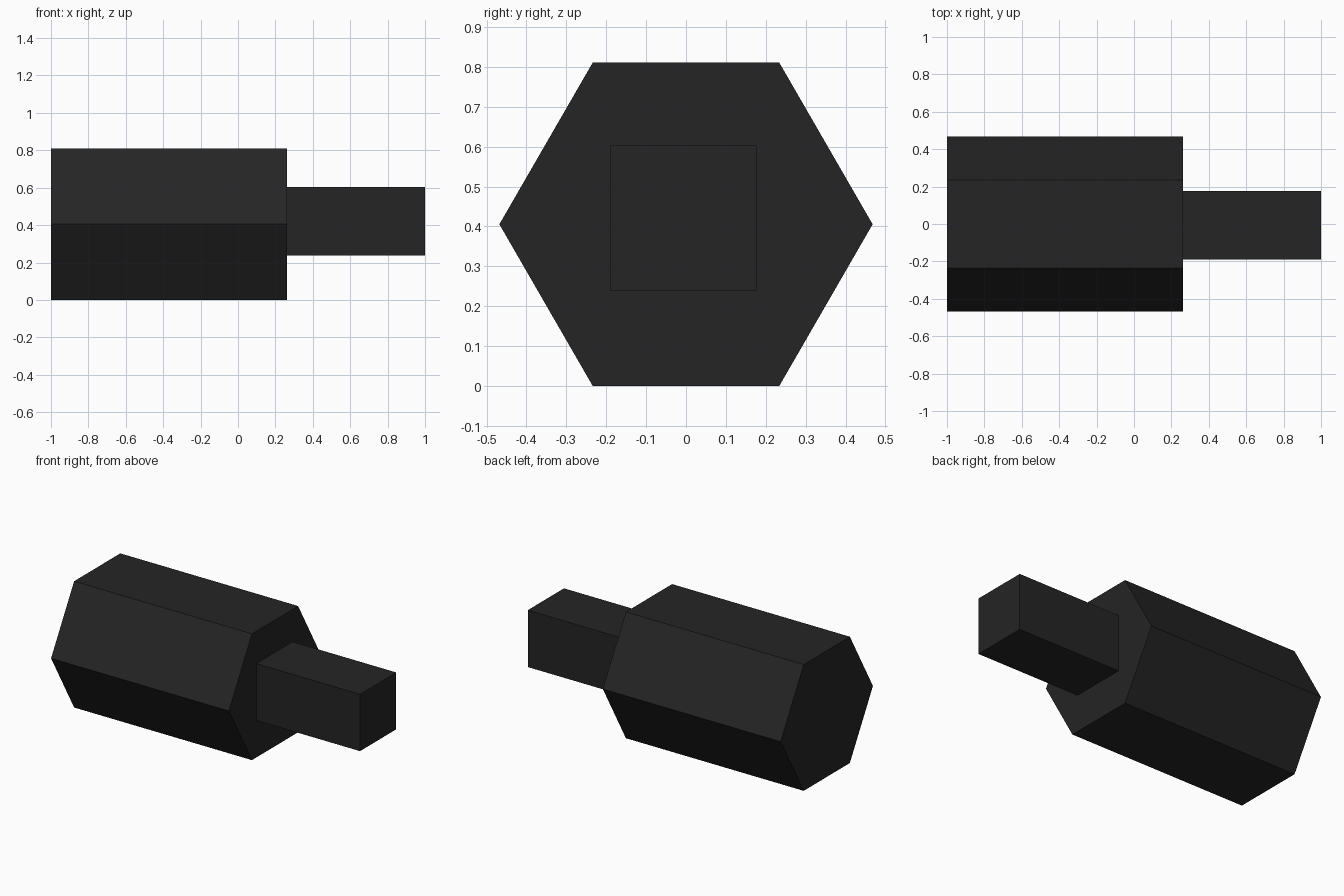
import bpy, bmesh, math
from mathutils import Matrix, Vector

if "Cube" in bpy.data.objects:
    bpy.data.objects.remove(bpy.data.objects["Cube"])

black = bpy.data.materials.new("matte black")
black.diffuse_color = (0.018, 0.018, 0.018, 1.0)
black.use_nodes = True
black.node_tree.nodes["Principled BSDF"].inputs["Base Color"].default_value = black.diffuse_color


def make_object(name, bm):
    bmesh.ops.recalc_face_normals(bm, faces=bm.faces)
    mesh = bpy.data.meshes.new(name)
    bm.to_mesh(mesh)
    bm.free()
    mesh.materials.append(black)
    obj = bpy.data.objects.new(name, mesh)
    bpy.context.collection.objects.link(obj)
    return obj


RADIUS = 0.468
AXIS_Z = RADIUS * math.sqrt(3) / 2
BODY_END = 0.263

# Hexagonal body lying along x, resting on one flat side
bm = bmesh.new()
bmesh.ops.create_cone(bm, cap_ends=True, segments=6, radius1=RADIUS, radius2=RADIUS,
                      depth=BODY_END + 1.0)
# Lay the axis along x, with two corners pointing to +y and -y
bmesh.ops.rotate(bm, verts=bm.verts, matrix=Matrix.Rotation(math.radians(90), 3, 'Y'))
if max(v.co.y for v in bm.verts) < RADIUS - 0.01:
    bmesh.ops.rotate(bm, verts=bm.verts, matrix=Matrix.Rotation(math.radians(90), 3, 'X'))
bmesh.ops.translate(bm, verts=bm.verts, vec=Vector(((BODY_END - 1.0) / 2, 0, AXIS_Z)))
make_object("hex_body", bm)

# Square shank on the right end, very slightly off centre
low, high = Vector((BODY_END, -0.19, 0.238)), Vector((1.0, 0.177, 0.603))
bm = bmesh.new()
bmesh.ops.create_cube(bm, size=1.0)
bmesh.ops.scale(bm, verts=bm.verts, vec=high - low)
bmesh.ops.translate(bm, verts=bm.verts, vec=(low + high) / 2)
make_object("square_shank", bm)
